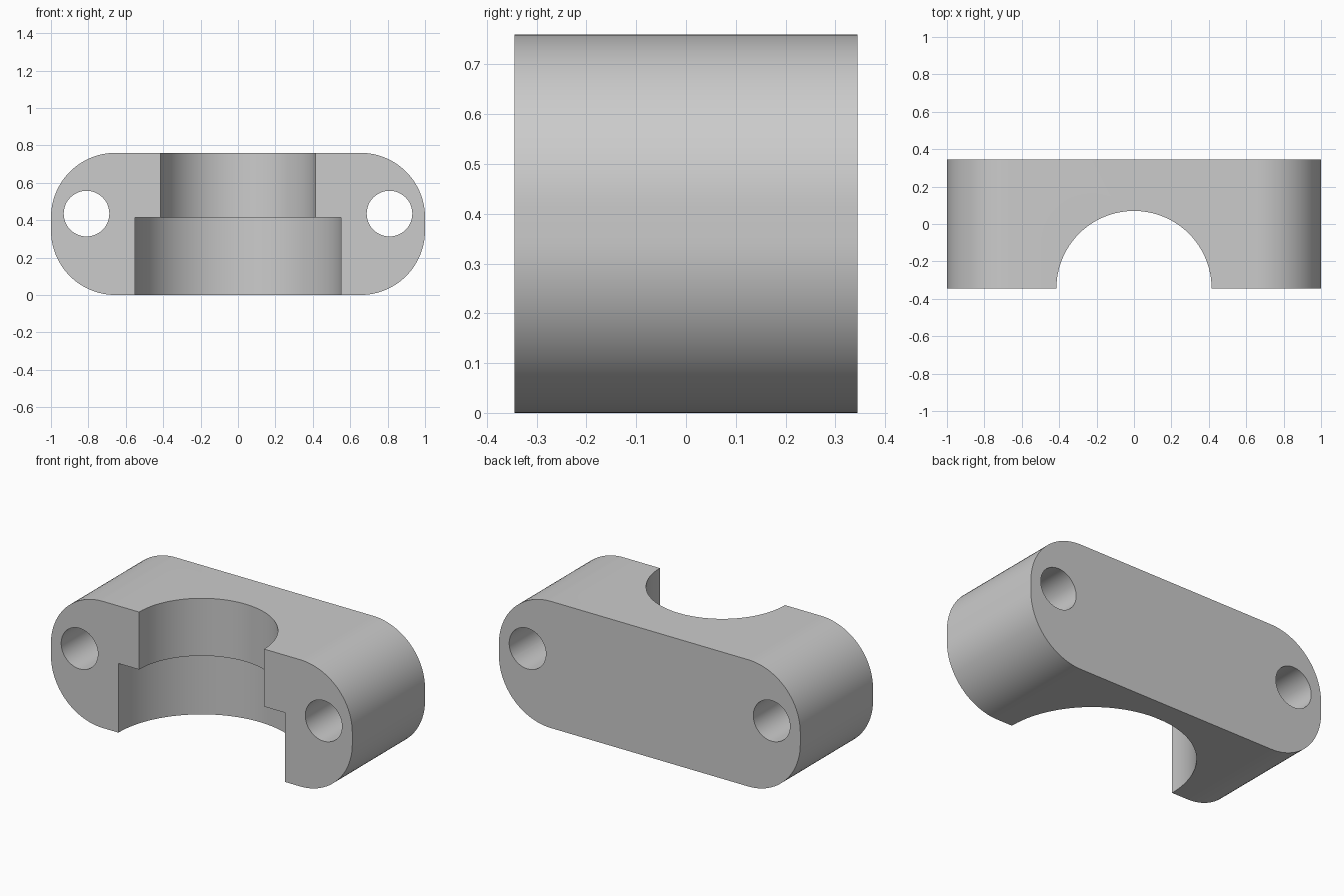
import bpy, bmesh, math
from mathutils import Matrix

if "Cube" in bpy.data.objects:
    bpy.data.objects.remove(bpy.data.objects["Cube"])

H, D, R = 0.76, 0.69, 0.345   # height, depth, corner radius

grey = bpy.data.materials.new("plain grey")
grey.diffuse_color = (0.6, 0.6, 0.6, 1)
grey.use_nodes = True
grey.node_tree.nodes["Principled BSDF"].inputs["Base Color"].default_value = grey.diffuse_color

# Rounded clamp body: profile in XZ, extruded along Y
bm = bmesh.new()
N = 24
ring = []
for cx, cz, start in ((1 - R, H - R, 0), (R - 1, H - R, 90),
                      (R - 1, R, 180), (1 - R, R, 270)):
    for i in range(N + 1):
        a = math.radians(start + 90 * i / N)
        ring.append(bm.verts.new((cx + R * math.cos(a), -D / 2, cz + R * math.sin(a))))
face = bm.faces.new(ring)
ext = bmesh.ops.extrude_face_region(bm, geom=[face])
bmesh.ops.translate(bm, vec=(0, D, 0),
                    verts=[v for v in ext["geom"] if isinstance(v, bmesh.types.BMVert)])
bmesh.ops.recalc_face_normals(bm, faces=bm.faces)
mesh = bpy.data.meshes.new("clamp_body")
bm.to_mesh(mesh)
bm.free()
mesh.materials.append(grey)
body = bpy.data.objects.new("clamp_body", mesh)
bpy.context.collection.objects.link(body)


def cut(name, radius, length, loc, along_y=False, sides=96):
    """Subtract a cylinder from the body."""
    bpy.ops.mesh.primitive_cylinder_add(vertices=sides, radius=radius, depth=length, location=loc,
                                        rotation=(math.pi / 2 if along_y else 0, 0, 0))
    tool = bpy.context.object
    tool.name = name
    tool.hide_render = True
    tool.data.materials.append(grey)
    bpy.context.view_layer.objects.active = body
    mod = body.modifiers.new(name, "BOOLEAN")
    mod.operation, mod.solver, mod.object = "DIFFERENCE", "EXACT", tool
    bpy.ops.object.modifier_apply(modifier=name)
    bpy.data.objects.remove(tool)


# Half bore through the top and wider half bore below it
cut("bore_cutter", 0.415, 1.2, (0, -D / 2, 0.5))
cut("wide_bore_cutter", 0.552, 0.615, (0, -D / 2, 0.415 - 0.615 / 2))

# Bolt holes
for side in (-1, 1):
    cut("bolt_hole_cutter", 0.122, 1.2, (side * 0.81, 0, 0.435), True, 48)

bpy.ops.object.select_all(action="DESELECT")
body.select_set(True)
bpy.context.view_layer.objects.active = body
bpy.ops.object.shade_smooth_by_angle(angle=math.radians(30))
